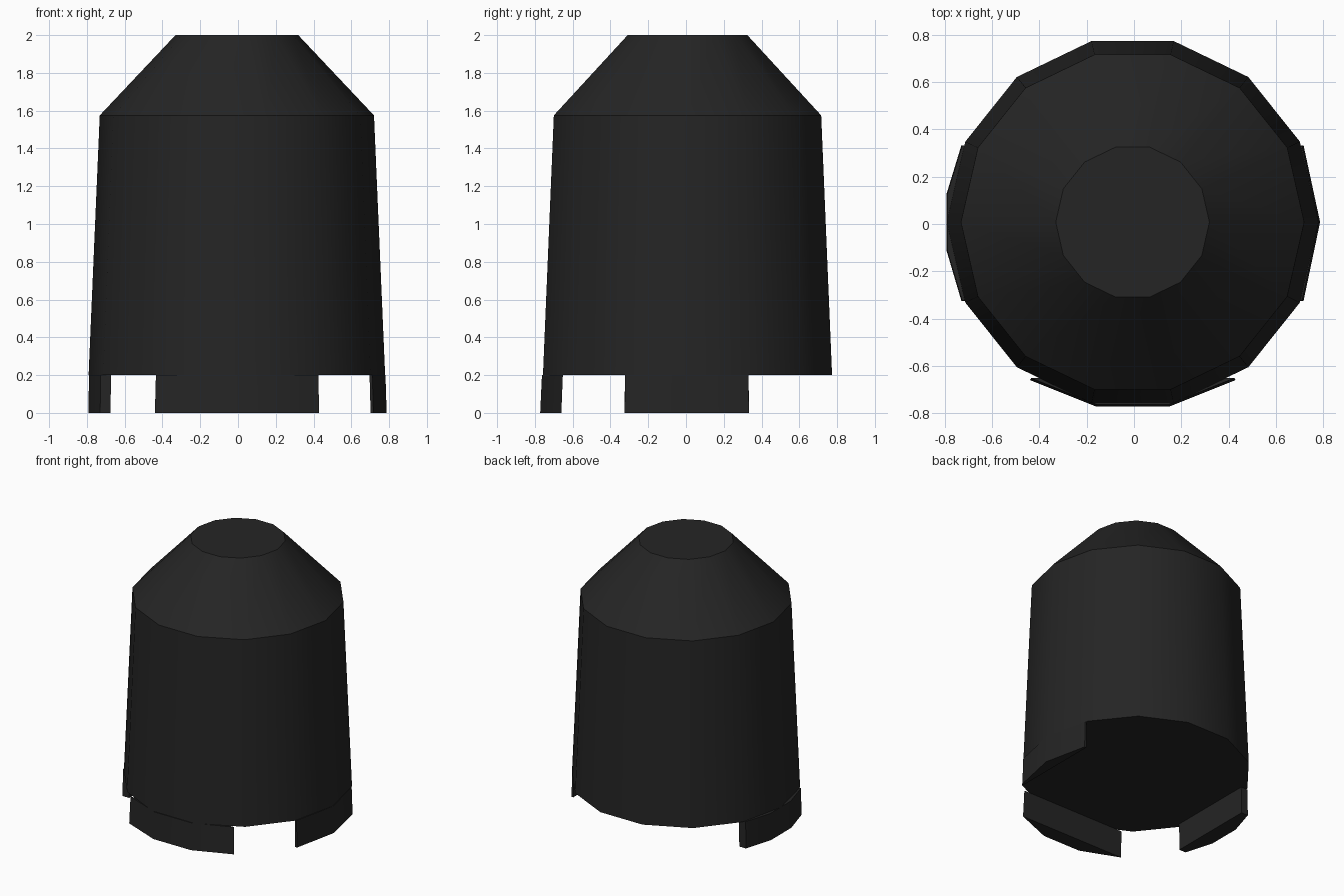
import bpy
import math

cube = bpy.data.objects.get("Cube")
if cube:
    bpy.data.objects.remove(cube)

SIDES = 14
CX, CY = -0.006, 0.008      # axis of the housing
FOOT_TOP = 0.2

# One matte near-black colour for the whole model
black = bpy.data.materials.new("matte_black")
black.use_nodes = True
colour = (0.018, 0.018, 0.018, 1)
black.diffuse_color = colour
bsdf = black.node_tree.nodes["Principled BSDF"]
bsdf.inputs["Base Color"].default_value = colour
bsdf.inputs["Roughness"].default_value = 0.8


def loft(name, rings):
    """Closed solid through stacked rings of equal point count."""
    n = len(rings[0])
    verts = [p for ring in rings for p in ring]
    faces = [tuple(reversed(range(n)))]
    for r in range(len(rings) - 1):
        a, b = r * n, (r + 1) * n
        for i in range(n):
            j = (i + 1) % n
            faces.append((a + i, a + j, b + j, b + i))
    faces.append(tuple(range(len(verts) - n, len(verts))))
    mesh = bpy.data.meshes.new(name)
    mesh.from_pydata(verts, [], faces)
    mesh.materials.append(black)
    obj = bpy.data.objects.new(name, mesh)
    bpy.context.collection.objects.link(obj)
    bpy.ops.object.select_all(action='DESELECT')
    obj.select_set(True)
    bpy.context.view_layer.objects.active = obj
    bpy.ops.object.shade_smooth_by_angle(angle=math.radians(30))
    return obj


def circle(radius, z):
    step = 2 * math.pi / SIDES
    return [(CX + radius * math.cos(i * step), CY + radius * math.sin(i * step), z)
            for i in range(SIDES)]


def foot(name, outline, shrink):
    """Segment-shaped foot, slightly narrower where it meets the body."""
    loft(name, [[(x, y, 0) for x, y in outline],
                [(x * shrink, y * shrink, FOOT_TOP) for x, y in outline]])


# Tapered body with a conical shoulder and a flat top
loft("housing_body", [circle(0.785, FOOT_TOP), circle(0.726, 1.575), circle(0.325, 2.0)])

# Three feet; the back is left open
foot("front_foot", [(-0.44, -0.66), (-0.16, -0.772), (0.15, -0.772), (0.43, -0.66)], 0.988)
foot("left_foot", [(0.702, -0.325), (0.717, -0.325), (0.787, 0.008),
                   (0.717, 0.333), (0.702, 0.333)], 0.992)
foot("right_foot", [(-0.675, 0.333), (-0.73, 0.333), (-0.792, 0.13),
                    (-0.792, -0.115), (-0.73, -0.325), (-0.675, -0.325)], 0.996)
